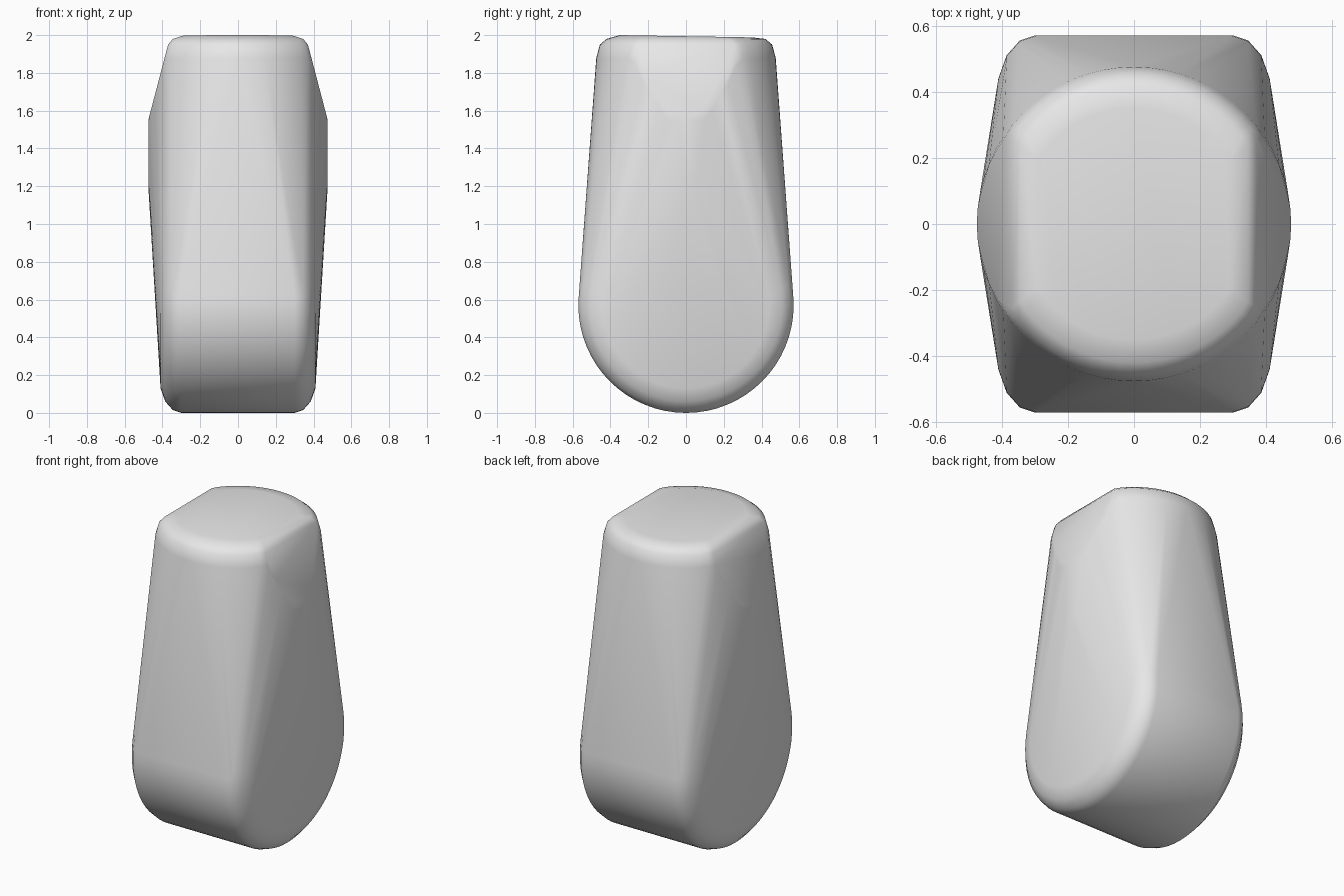
import bpy, bmesh
from math import sin, cos, tau, radians, copysign

cube = bpy.data.objects.get("Cube")
if cube:
    bpy.data.objects.remove(cube, do_unlink=True)

# One plain grey for the whole body
grey = bpy.data.materials.new("light_grey")
grey.use_nodes = True
colour = (0.8, 0.8, 0.8, 1)
grey.diffuse_color = colour
grey.node_tree.nodes["Principled BSDF"].inputs["Base Color"].default_value = colour

SEGMENTS = 64
bm = bmesh.new()

# Upright round upper end: (height, radius, half width left by the slanted side cuts)
SLANT_Z, SLANT = 1.55, 0.262
rings = [(1.2, 0.475, 0.475)]
for i in range(8):
    z = SLANT_Z + i * 0.047
    rings.append((z, 0.475, 0.475 - SLANT * (z - SLANT_Z)))
rings += [(1.95, 0.456, 0.37), (1.98, 0.42, 0.345), (2.0, 0.35, 0.29)]
for z, radius, limit in rings:
    for i in range(SEGMENTS):
        x = radius * cos(tau * i / SEGMENTS)
        y = radius * sin(tau * i / SEGMENTS)
        if abs(x) > limit:
            x = copysign(limit, x)
        tilt = 0.012 * (y + 0.35) / 0.7 if z > 1.99 else 0
        bm.verts.new((x, y, z - max(tilt, 0)))

# Sideways round lower end with softened rims: (half width, radius)
for half_width, radius in [(0.30, 0.57), (0.345, 0.555), (0.385, 0.51), (0.41, 0.44)]:
    for side in (-1, 1):
        for i in range(SEGMENTS):
            a = tau * i / SEGMENTS
            bm.verts.new((side * half_width, radius * cos(a), 0.57 + radius * sin(a)))

# Stretch one taut skin around both ends
hull = bmesh.ops.convex_hull(bm, input=bm.verts[:])
inner = [v for v in bm.verts if not v.link_faces]
bmesh.ops.delete(bm, geom=inner, context="VERTS")
bmesh.ops.dissolve_limit(bm, angle_limit=radians(0.5), verts=bm.verts[:], edges=bm.edges[:])
bmesh.ops.recalc_face_normals(bm, faces=bm.faces[:])

mesh = bpy.data.meshes.new("tapered_body")
bm.to_mesh(mesh)
bm.free()
mesh.materials.append(grey)
body = bpy.data.objects.new("tapered_body", mesh)
bpy.context.collection.objects.link(body)

bpy.ops.object.select_all(action="DESELECT")
body.select_set(True)
bpy.context.view_layer.objects.active = body
bpy.ops.object.shade_smooth_by_angle(angle=radians(40))
